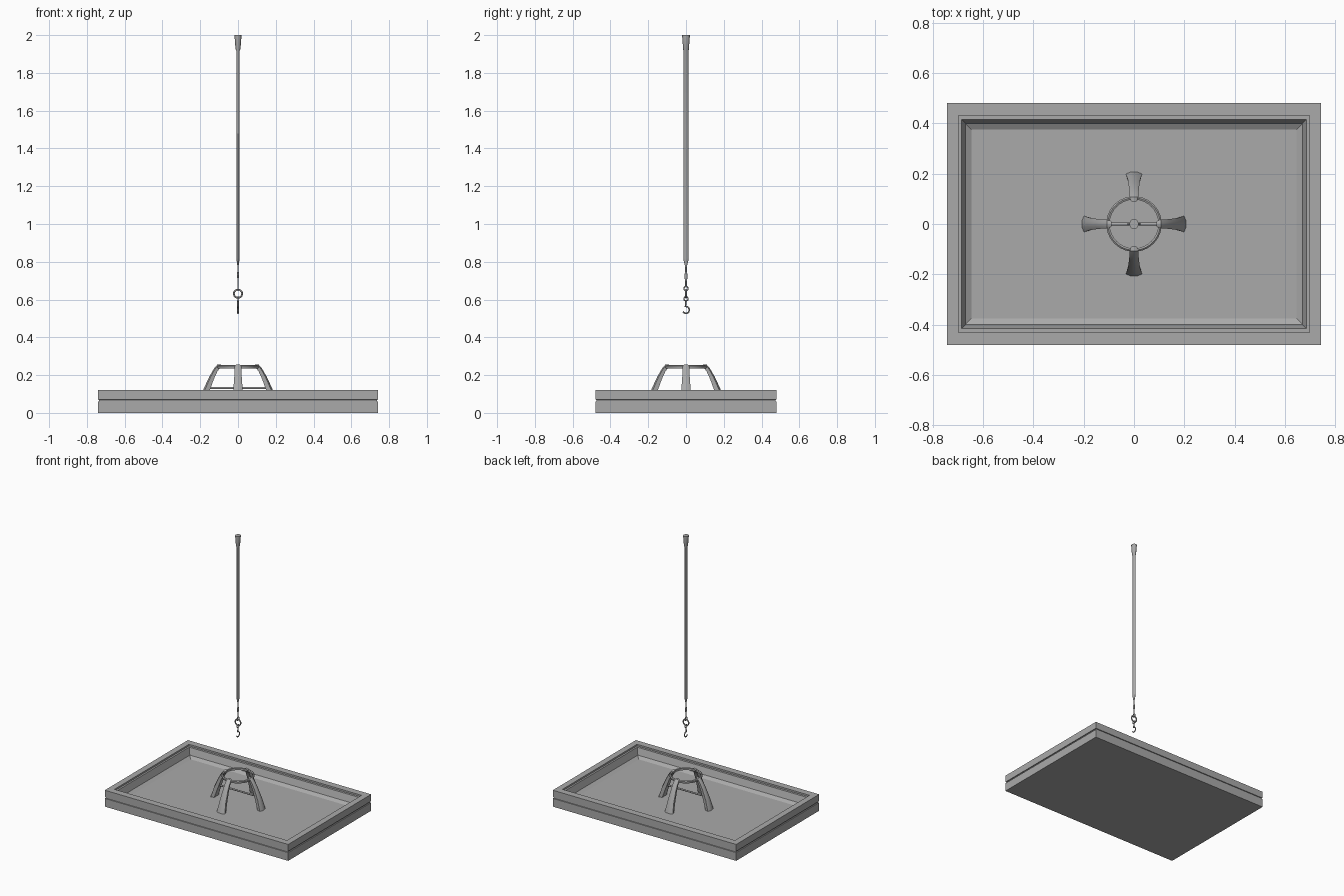
import bpy, bmesh
from math import sin, cos, pi, radians
from mathutils import Matrix, Vector

if "Cube" in bpy.data.objects:
    bpy.data.objects.remove(bpy.data.objects["Cube"])

grey = bpy.data.materials.new("iron_grey")
grey.use_nodes = True
grey.diffuse_color = (0.4, 0.4, 0.4, 1)
grey.node_tree.nodes["Principled BSDF"].inputs["Base Color"].default_value = (0.4, 0.4, 0.4, 1)


def finish(obj, angle):
    obj.data.materials.append(grey)
    bpy.ops.object.select_all(action="DESELECT")
    obj.select_set(True)
    bpy.context.view_layer.objects.active = obj
    if angle:
        bpy.ops.object.shade_smooth_by_angle(angle=radians(angle))
    return obj


def loft(name, rings, cyclic=False, angle=35, turn=0):
    """Skin a row of equal-sized closed rings; cap both ends unless cyclic."""
    bm = bmesh.new()
    rows = [[bm.verts.new(p) for p in ring] for ring in rings]
    n = len(rows[0])
    pairs = list(zip(rows, rows[1:])) + ([(rows[-1], rows[0])] if cyclic else [])
    for a, b in pairs:
        for i in range(n):
            j = (i + 1) % n
            bm.faces.new((a[i], a[j], b[j], b[i]))
    if not cyclic:
        bm.faces.new(rows[0][::-1])
        bm.faces.new(rows[-1])
    bmesh.ops.recalc_face_normals(bm, faces=bm.faces)
    bm.transform(Matrix.Rotation(turn, 4, "Z"))
    mesh = bpy.data.meshes.new(name)
    bm.to_mesh(mesh)
    bm.free()
    obj = bpy.data.objects.new(name, mesh)
    bpy.context.collection.objects.link(obj)
    return finish(obj, angle)


def rectangle(x, y, z):
    return [(-x, -y, z), (x, -y, z), (x, y, z), (-x, y, z)]


def ellipse(x, y, z, n=16):
    return [(x * cos(2 * pi * i / n), y * sin(2 * pi * i / n), z) for i in range(n)]


def torus(name, z, major, minor, axis):
    rot = (pi / 2, 0, 0) if axis == "Y" else (0, pi / 2, 0)
    bpy.ops.mesh.primitive_torus_add(location=(0, 0, z), rotation=rot, major_radius=major,
                                     minor_radius=minor, major_segments=24, minor_segments=8)
    obj = bpy.context.object
    obj.name = name
    return finish(obj, 60)


def tube(name, path, radius, sides=8):
    """Sweep a round section along a path lying in the plane x = 0."""
    pts = [Vector(p) for p in path]
    side = Vector((1, 0, 0))
    rings = []
    for i, p in enumerate(pts):
        along = (pts[min(i + 1, len(pts) - 1)] - pts[max(i - 1, 0)]).normalized()
        up = along.cross(side)
        rings.append([p + radius * (cos(2 * pi * k / sides) * side + sin(2 * pi * k / sides) * up)
                      for k in range(sides)])
    return loft(name, rings, angle=60)


# Hearth tray: two slabs with a shadow groove, stepped rim and sunken floor
X, Y = 0.742, 0.48
loft("hearth_tray", [rectangle(*p) for p in (
    (X, Y, 0), (X, Y, 0.06), (X - 0.006, Y - 0.006, 0.061), (X - 0.006, Y - 0.006, 0.069),
    (X, Y, 0.07), (X, Y, 0.12), (0.698, 0.431, 0.12), (0.698, 0.431, 0.108),
    (0.685, 0.415, 0.108), (0.67, 0.4, 0.06), (0.646, 0.375, 0.045))], angle=30)

# Stand ring
loft("stand_ring", [ellipse(r, r, z, 40) for r, z in
                    ((0.097, 0.237), (0.108, 0.235), (0.11, 0.248), (0.104, 0.253), (0.097, 0.25))],
     cyclic=True)

# Four splayed legs: outer radius and height, inner radius and height, half width
leg_profile = ((0.09, 0.257, 0.092, 0.238, 0.012),
               (0.108, 0.257, 0.1, 0.232, 0.017),
               (0.127, 0.235, 0.11, 0.218, 0.018),
               (0.153, 0.19, 0.128, 0.178, 0.02),
               (0.185, 0.12, 0.153, 0.11, 0.025),
               (0.207, 0.045, 0.175, 0.045, 0.032))


def leg_section(ro, zo, ri, zi, w):
    rm, zm = ro + (ri - ro) * 0.25, zo + (zi - zo) * 0.25
    return [(ri, -w * 0.8, zi), (rm, -w, zm), (ro, -w * 0.35, zo),
            (ro, w * 0.35, zo), (rm, w, zm), (ri, w * 0.8, zi)]


for i, side in enumerate(("left", "back", "right", "front")):
    loft(side + "_leg", [leg_section(*p) for p in leg_profile], turn=i * pi / 2)

# Tie bar between the side legs
bpy.ops.mesh.primitive_cylinder_add(vertices=12, radius=0.006, depth=0.32,
                                    location=(0, 0, 0.132), rotation=(0, pi / 2, 0))
tie_bar = bpy.context.object
tie_bar.name = "tie_bar"
finish(tie_bar, 40)

# Flat hanging strap, tapering to a shank, flared at the top
loft("hanging_strap", [ellipse(*p) for p in (
    (0.003, 0.004, 0.67), (0.003, 0.004, 0.695), (0.004, 0.008, 0.715), (0.006, 0.007, 0.735),
    (0.003, 0.004, 0.75), (0.003, 0.005, 0.775), (0.007, 0.012, 0.805), (0.008, 0.0135, 0.82),
    (0.008, 0.0135, 1.915), (0.013, 0.015, 1.925), (0.018, 0.02, 1.99), (0.018, 0.02, 2.0))])

# Eyes, link and hook
torus("upper_eye", 0.658, 0.011, 0.0035, "X")
torus("link_ring", 0.631, 0.022, 0.0045, "Y")
torus("hook_eye", 0.604, 0.011, 0.0035, "X")
arc = [radians(100 - 14 * i) for i in range(19)]
tube("hook", [(0, 0, 0.594), (0, -0.002, 0.575)] +
     [(0, 0.017 * cos(a), 0.545 + 0.018 * sin(a)) for a in arc], 0.004)
